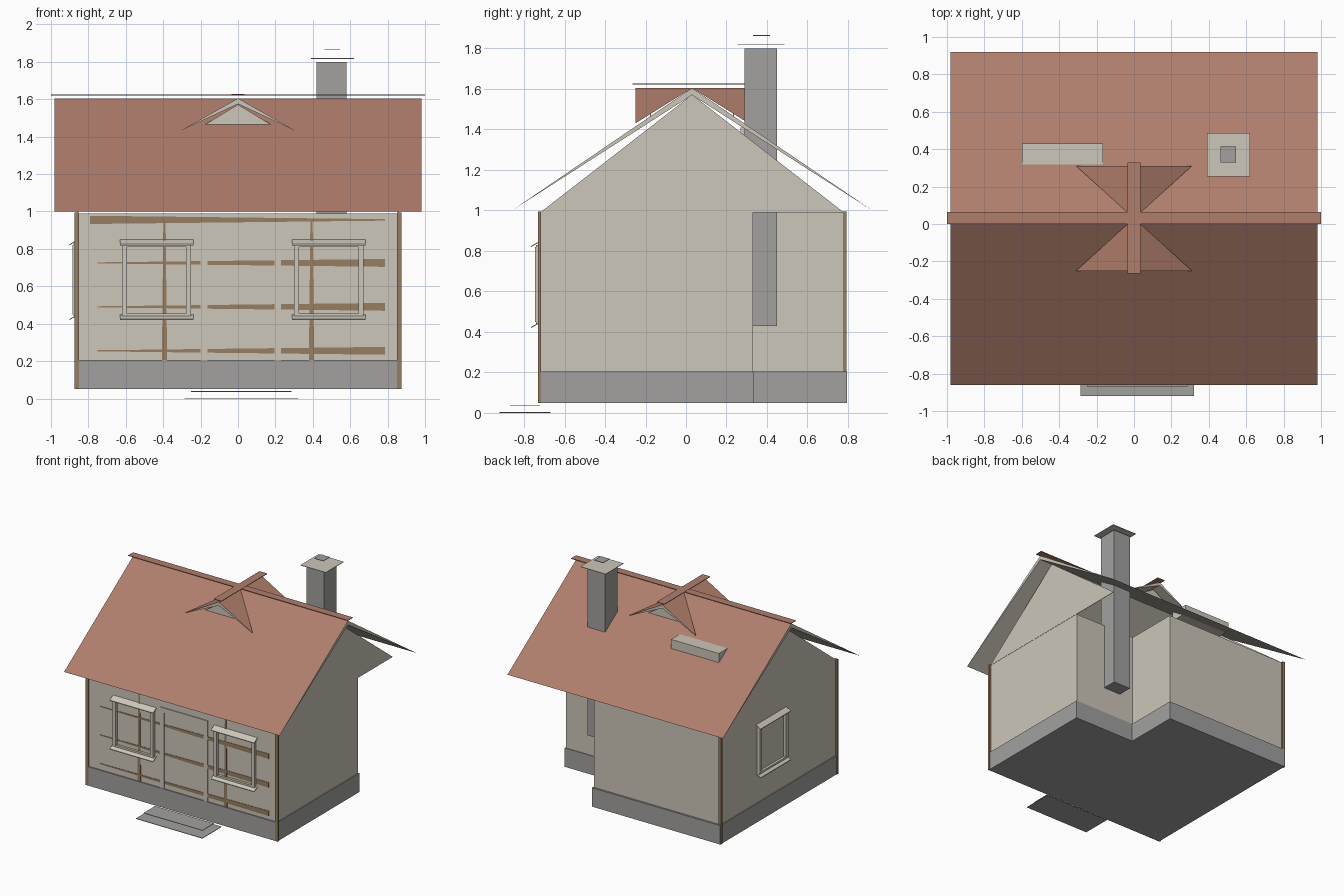
import bpy, bmesh
from mathutils import Vector

cube = bpy.data.objects.get("Cube")
if cube:
    bpy.data.objects.remove(cube)


def material(name, *rgb):
    m = bpy.data.materials.new(name)
    m.use_nodes = True
    color = (*rgb, 1)
    m.diffuse_color = color
    m.node_tree.nodes["Principled BSDF"].inputs["Base Color"].default_value = color
    return m


CREAM = material("cream plaster", 0.61, 0.57, 0.49)
GRAY = material("gray stone", 0.36, 0.355, 0.35)
TILE = material("red tile", 0.43, 0.21, 0.15)
TIMBER = material("brown timber", 0.31, 0.21, 0.12)


def finish(name, bm, mats, upper=False):
    """Turn a bmesh into an object; with upper, only skyward faces get the first material."""
    bmesh.ops.recalc_face_normals(bm, faces=bm.faces)
    bm.normal_update()
    if upper:
        for f in bm.faces:
            f.material_index = 0 if f.normal.z > 0.1 else 1
    mesh = bpy.data.meshes.new(name)
    bm.to_mesh(mesh)
    bm.free()
    for m in mats:
        mesh.materials.append(m)
    obj = bpy.data.objects.new(name, mesh)
    bpy.context.collection.objects.link(obj)
    return obj


def prism(name, profile, axis, lo, hi, *mats, upper=False):
    """Extrude a 2D outline along an axis, the outline using the other two axes in order."""
    bm = bmesh.new()
    k = "xyz".index(axis)
    verts = []
    for p in profile:
        co = list(p)
        co.insert(k, lo)
        verts.append(bm.verts.new(co))
    face = bm.faces.new(verts)
    ext = bmesh.ops.extrude_face_region(bm, geom=[face])
    shift = Vector([(hi - lo) if i == k else 0 for i in range(3)])
    bmesh.ops.translate(bm, vec=shift,
                        verts=[v for v in ext["geom"] if isinstance(v, bmesh.types.BMVert)])
    return finish(name, bm, mats, upper)


def box(name, x, y, z, mat):
    outline = [(x[0], y[0]), (x[1], y[0]), (x[1], y[1]), (x[0], y[1])]
    return prism(name, outline, "z", z[0], z[1], mat)


def l_plan(left, right, front, back, nx, ny):
    return [(left, front), (right, front), (right, ny), (nx, ny), (nx, back), (left, back)]


# Walls and plinth share an L-shaped plan with a notched rear corner
prism("walls", l_plan(-0.86, 0.86, -0.72, 0.78, 0.29, 0.33), "z", 0.19, 0.99, CREAM)
prism("plinth", l_plan(-0.868, 0.868, -0.73, 0.795, 0.30, 0.336), "z", 0.05, 0.205, GRAY)

# Gable ends, roof slopes and cross gables
RIDGE_Y, RIDGE_Z = 0.03, 1.605
for name, x in (("left_gable", 0.86), ("right_gable", -0.86)):
    prism(name, [(-0.72, 0.99), (0.78, 0.99), (RIDGE_Y, 1.572)], "x", x - 0.002, x + 0.002, CREAM)

for name, s in (("front", -1), ("back", 1)):
    prism(name + "_roof", [(RIDGE_Y + 0.89 * s, 1.0), (RIDGE_Y, RIDGE_Z), (RIDGE_Y, 1.57)],
          "x", -0.98, 0.98, TILE, CREAM, upper=True)
    y = RIDGE_Y + 0.28 * s
    for side, sx in (("left", 1), ("right", -1)):
        bm = bmesh.new()
        a, b, c, d = [bm.verts.new(p) for p in (
            (0, y, RIDGE_Z), (0.31 * sx, y, 1.43), (0, RIDGE_Y, RIDGE_Z), (0, y, 1.575))]
        for f in ((a, b, c), (a, b, d), (b, c, d), (a, c, d)):
            bm.faces.new(f)
        finish(f"{name}_cross_roof_{side}", bm, (TILE, CREAM), upper=True)
    gy = RIDGE_Y + 0.205 * s
    prism(name + "_cross_gable", [(-0.2, 1.45), (0.2, 1.45), (0, 1.572)], "y",
          gy - 0.002, gy + 0.002, CREAM)

box("ridge_cap", (-1, 1), (0, 0.065), (1.621, 1.625), TILE)
box("cross_ridge_cap", (-0.035, 0.035), (-0.265, 0.33), (1.622, 1.627), TILE)
box("roof_vent", (-0.6, -0.165), (0.27, 0.43), (1.335, 1.41), CREAM)

# Chimney with floating cover plates
box("chimney", (0.42, 0.58), (0.29, 0.45), (0.43, 1.8), GRAY)
box("chimney_cap", (0.39, 0.62), (0.255, 0.487), (1.816, 1.82), CREAM)
box("chimney_cover", (0.463, 0.545), (0.33, 0.415), (1.862, 1.866), GRAY)

# Corner posts
for name, x, y in (("front_left", 0.862, -0.723), ("front_right", -0.862, -0.723),
                   ("back_right", -0.862, 0.784)):
    box(name + "_post", (x - 0.012, x + 0.012), (y - 0.008, y + 0.008), (0.05, 0.995), TIMBER)

# Tapered timber strips on the front
for i, (z, left, right) in enumerate(((0.955, 0.022, 0.004), (0.725, 0.003, 0.021),
                                      (0.49, 0.003, 0.021), (0.255, 0.003, 0.021))):
    x = -0.79 if i == 0 else -0.75
    prism(f"timber_rail_{i + 1}", [(x, z - left), (0.785, z - right),
                                   (0.785, z + right), (x, z + left)],
          "y", -0.723, -0.718, TIMBER)
for name, x in (("left", 0.393), ("right", -0.393)):
    prism(f"timber_stud_{name}", [(x - 0.014, 0.2), (x + 0.014, 0.2),
                                  (x + 0.006, 0.95), (x - 0.006, 0.95)],
          "y", -0.724, -0.718, TIMBER)

# Door frame
for name, x in (("left", 0.213), ("right", -0.182)):
    box(f"door_jamb_{name}", (x - 0.018, x + 0.018), (-0.728, -0.715), (0.2, 0.85), CREAM)
box("door_head", (-0.2, 0.231), (-0.728, -0.715), (0.83, 0.87), CREAM)


def window(name, center, on_side=False):
    """Open frame with a sloping hood and sill, placed on the front or the right wall."""
    def part(label, u, depth, z):
        if on_side:
            box(f"{name}_{label}", (-0.86 - depth, -0.855),
                (center + u[0], center + u[1]), z, CREAM)
        else:
            box(f"{name}_{label}", (center + u[0], center + u[1]),
                (-0.72 - depth, -0.715), z, CREAM)
    part("stile_a", (-0.185, -0.158), 0.025, (0.45, 0.82))
    part("stile_b", (0.158, 0.185), 0.025, (0.45, 0.82))
    part("head", (-0.185, 0.185), 0.02, (0.81, 0.83))
    part("foot", (-0.185, 0.185), 0.02, (0.44, 0.455))
    for label, inner, outer in (("hood", 0.85, 0.825), ("sill", 0.45, 0.425)):
        wall, tip = (-0.86, -0.9) if on_side else (-0.72, -0.765)
        outline = [(wall, inner), (tip, outer), (tip, outer - 0.006), (wall, inner - 0.006)]
        prism(f"{name}_{label}", outline, "y" if on_side else "x",
              center - 0.197, center + 0.197, CREAM)


window("left_window", 0.485)
window("right_window", -0.435)
window("side_window", 0.12, on_side=True)

# Entrance steps
box("lower_step", (-0.285, 0.32), (-0.92, -0.67), (0, 0.004), GRAY)
box("upper_step", (-0.25, 0.285), (-0.87, -0.72), (0.036, 0.04), GRAY)
